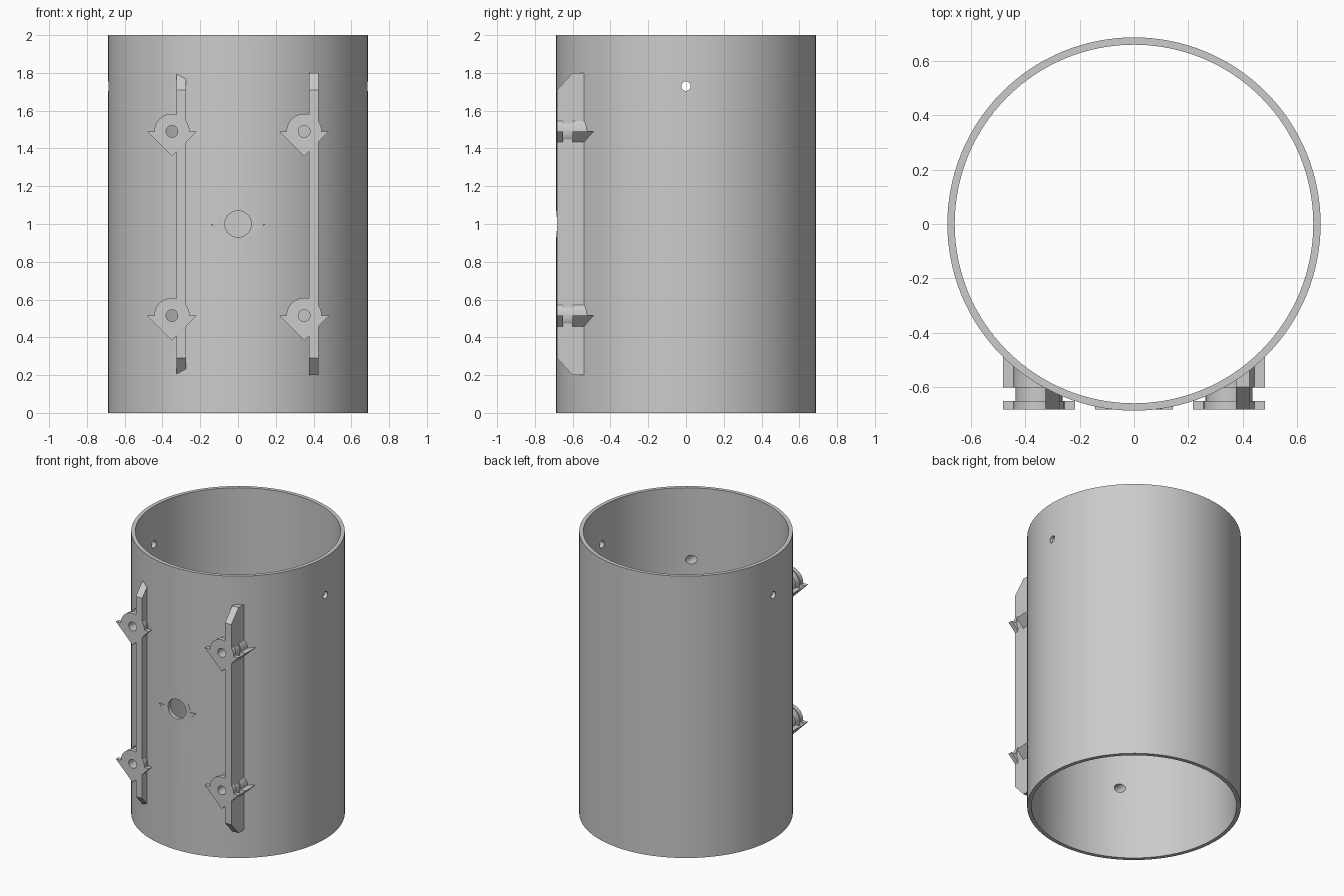
import bpy, bmesh, math
from mathutils import Matrix

old = bpy.data.objects.get("Cube")
if old:
    bpy.data.objects.remove(old, do_unlink=True)

grey = bpy.data.materials.new("plain grey")
grey.use_nodes = True
grey.diffuse_color = (0.6, 0.6, 0.6, 1)
grey.node_tree.nodes["Principled BSDF"].inputs["Base Color"].default_value = (0.6, 0.6, 0.6, 1)

R, BORE, FRONT = 0.687, 0.66, -0.682


def finish(name, bm):
    bmesh.ops.recalc_face_normals(bm, faces=bm.faces)
    mesh = bpy.data.meshes.new(name)
    bm.to_mesh(mesh)
    bm.free()
    mesh.materials.append(grey)
    ob = bpy.data.objects.new(name, mesh)
    bpy.context.collection.objects.link(ob)
    return ob


def prism(name, points, vector):
    """Extrude a closed outline along a vector."""
    bm = bmesh.new()
    face = bm.faces.new([bm.verts.new(p) for p in points])
    ext = bmesh.ops.extrude_face_region(bm, geom=[face])
    verts = [g for g in ext["geom"] if isinstance(g, bmesh.types.BMVert)]
    bmesh.ops.translate(bm, verts=verts, vec=vector)
    return finish(name, bm)


def rod(name, radius, depth, center, axis, sides=40):
    """Cylinder along a named axis."""
    turn = {"X": Matrix.Rotation(math.pi / 2, 4, "Y"),
            "Y": Matrix.Rotation(math.pi / 2, 4, "X"), "Z": Matrix()}[axis]
    bm = bmesh.new()
    bmesh.ops.create_cone(bm, cap_ends=True, segments=sides, radius1=radius, radius2=radius,
                          depth=depth, matrix=Matrix.Translation(center) @ turn)
    return finish(name, bm)


def combine(ob, others, operation="DIFFERENCE"):
    """Apply booleans, then discard the helper shapes."""
    for other in others:
        other.hide_render = True
        mod = ob.modifiers.new("bool", "BOOLEAN")
        mod.operation, mod.solver, mod.object = operation, "EXACT", other
    bpy.context.view_layer.update()
    graph = bpy.context.evaluated_depsgraph_get()
    mesh = bpy.data.meshes.new_from_object(ob.evaluated_get(graph))
    ob.modifiers.clear()
    ob.data = mesh
    for other in others:
        bpy.data.objects.remove(other, do_unlink=True)
    return ob


def bolt_hole(x, z, radius):
    return rod("hole_cutter", radius, 0.6, (x, -0.6, z), "Y")


def wall_cutter():
    # slightly inside the outer wall so mounts sit embedded in it
    return rod("wall_cutter", R - 0.013, 2.4, (0, 0, 1), "Z", 128)


def lug(name, x, z, half, hole, groove):
    """Round-topped boss with a pointed lower half and a ring groove."""
    r = half / math.sqrt(2)
    outline = [(-half, 0), (0, -half), (half, 0)]
    outline += [(r * math.cos(a), r * math.sin(a))
                for a in (math.pi * i / 20 for i in range(21))]
    ob = prism(name, [(x + px, FRONT, z + pz) for px, pz in outline], (0, 0.3, 0))
    cutters = [wall_cutter(), bolt_hole(x, z, hole)]
    if groove:
        ring = rod("ring_cutter", 0.2, 0.05, (x, -0.627, z), "Y")
        cutters.append(combine(ring, [rod("ring_core", 0.086, 0.2, (x, -0.627, z), "Y")]))
    return combine(ob, cutters)


# Tube with side holes and bolt holes
tube = rod("tube", R, 2, (0, 0, 1), "Z", 128)
holes = [rod("bore_cutter", BORE, 2.4, (0, 0, 1), "Z", 128),
         rod("side_cutter", 0.025, 2, (0, 0, 1.73), "X"),
         bolt_hole(0, 1, 0.07)]
holes += [bolt_hole(x, z, 0.031) for x in (-0.35, 0.35) for z in (0.515, 1.49)]
parts = [combine(tube, holes)]

# Rails and their lugs, the same on both sides
for side, x in (("right", -0.35), ("left", 0.35)):
    profile = [(FRONT, 0.29), (-0.6, 0.2), (-0.5, 0.2),
               (-0.5, 1.8), (-0.6, 1.8), (FRONT, 1.71)]
    rail = prism(side + "_rail", [(x + 0.025, y, z) for y, z in profile], (0.05, 0, 0))
    cuts = [wall_cutter()] + [bolt_hole(x, z, 0.031) for z in (0.515, 1.49)]
    parts.append(combine(rail, cuts))
    for level, z in (("lower", 0.515), ("upper", 1.49)):
        parts.append(lug(f"{side}_{level}_lug", x, z, 0.132, 0.031, True))

# Shallow boss around the centre hole
parts.append(lug("centre_boss", 0, 1, 0.143, 0.07, False))

bpy.ops.object.select_all(action="DESELECT")
for ob in parts:
    ob.select_set(True)
bpy.context.view_layer.objects.active = parts[0]
bpy.ops.object.shade_smooth_by_angle(angle=math.radians(30))
